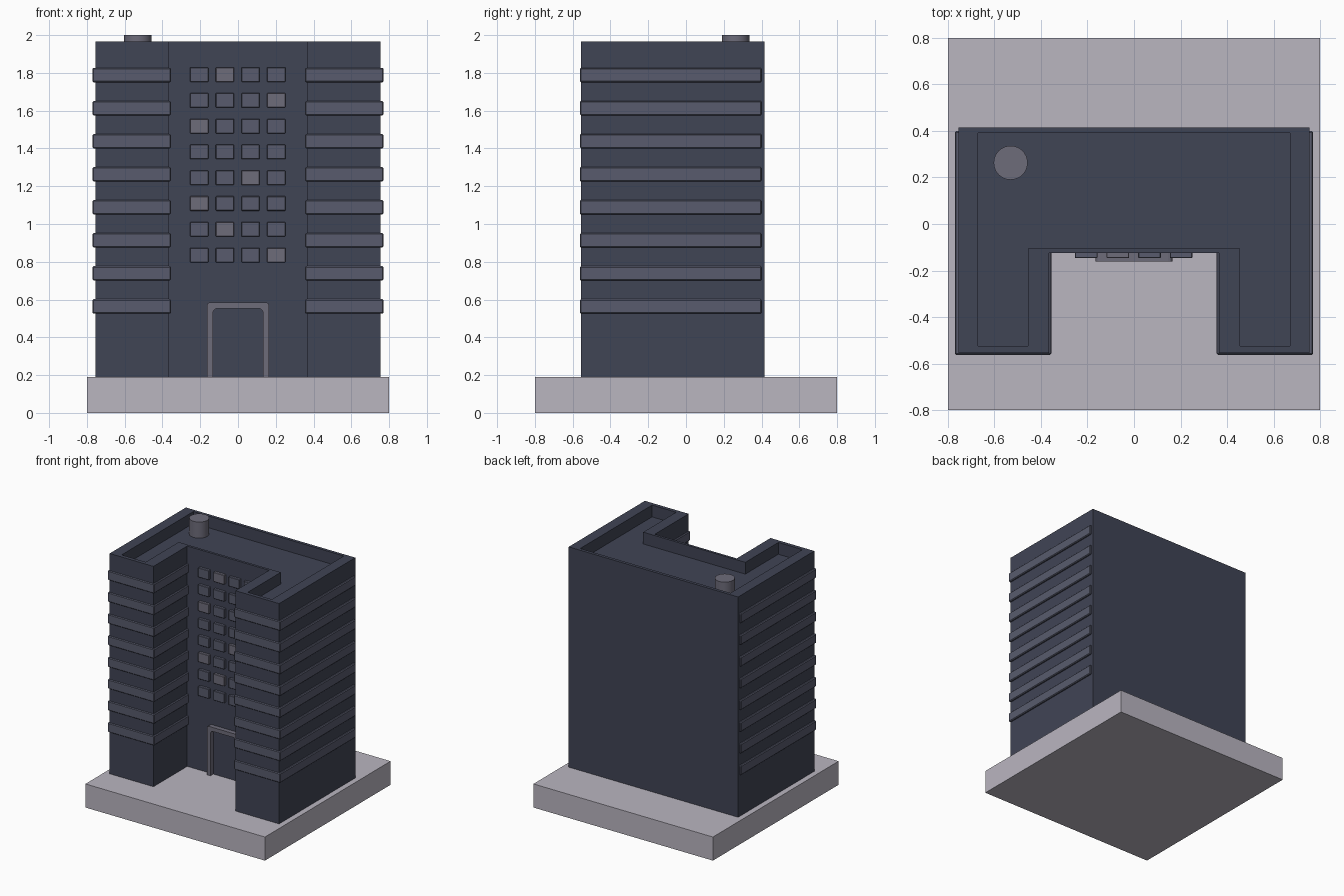
import bpy, bmesh, math

if "Cube" in bpy.data.objects:
    bpy.data.objects.remove(bpy.data.objects["Cube"])


def material(name, rgb):
    m = bpy.data.materials.new(name)
    m.diffuse_color = (*rgb, 1)
    m.use_nodes = True
    m.node_tree.nodes["Principled BSDF"].inputs["Base Color"].default_value = m.diffuse_color
    return m


WALL = material("wall", (0.051, 0.058, 0.091))
TRIM = material("trim", (0.098, 0.105, 0.153))
LIGHT = material("light_trim", (0.155, 0.15, 0.195))
STONE = material("stone", (0.49, 0.465, 0.53))


def add(name, bm, mat):
    bmesh.ops.recalc_face_normals(bm, faces=bm.faces)
    me = bpy.data.meshes.new(name)
    bm.to_mesh(me)
    bm.free()
    me.materials.append(mat)
    ob = bpy.data.objects.new(name, me)
    bpy.context.collection.objects.link(ob)
    return ob


def box(name, lo, hi, mat, bevel=0):
    bm = bmesh.new()
    bmesh.ops.create_cube(bm, size=1)
    for v in bm.verts:
        v.co = [(a + b) / 2 + c * (b - a) for a, b, c in zip(lo, hi, v.co)]
    if bevel:
        bmesh.ops.bevel(bm, geom=bm.edges[:], offset=bevel, segments=1, affect='EDGES')
    return add(name, bm, mat)


def mirrored(half):
    return half + [(-x, y) for x, y in reversed(half)]


# Base slab
box("base_slab", (-0.8, -0.8, 0), (0.8, 0.8, 0.19), STONE)

# U-shaped tower with sunken roof behind a parapet
outer = mirrored([(0.365, -0.125), (0.365, -0.555), (0.755, -0.555), (0.755, 0.415)])
inner = mirrored([(0.455, -0.105), (0.455, -0.525), (0.67, -0.525), (0.67, 0.39)])
bm = bmesh.new()
rings = [[bm.verts.new((x, y, z)) for x, y in pts] for pts, z in
         ((outer, 0.19), (outer, 1.965), (inner, 1.965), (inner, 1.87))]
for a, b in zip(rings, rings[1:]):
    for i in range(len(a)):
        j = (i + 1) % len(a)
        bm.faces.new((a[i], a[j], b[j], b[i]))
bm.faces.new(rings[0])
bm.faces.new(rings[-1])
add("tower", bm, WALL)

# Balcony bands around both wings
for i in range(8):
    z = 0.525 + 0.175 * i
    for side, x0, x1 in (("left", -0.77, -0.355), ("right", 0.355, 0.77)):
        box(f"{side}_band_{i}", (x0, -0.562, z), (x1, 0.4, z + 0.077), TRIM, 0.006)

# Window grid on the recessed facade, one lit pane in most rows
lit = [3, 1, 0, 2, None, 0, 3, 1]
for row in range(8):
    z = 0.797 + 0.1365 * row
    for col in range(4):
        x = -0.254 + 0.136 * col
        box(f"window_{row}_{col}", (x, -0.147, z), (x + 0.097, -0.12, z + 0.077),
            LIGHT if lit[row] == col else TRIM, 0.003)


# Doorway frame: arch outline with rounded corners, extruded out of the wall
def arch(w, top, r):
    return mirrored([(w, 0.19)] + [(w - r + r * math.cos(t), top - r + r * math.sin(t))
                                   for t in (k * math.pi / 8 for k in range(5))])


bm = bmesh.new()
o, n = [[bm.verts.new((x, -0.162, z)) for x, z in arch(*a)]
        for a in ((0.165, 0.585, 0.018), (0.133, 0.553, 0.025))]
faces = [bm.faces.new((o[i], o[i + 1], n[i + 1], n[i])) for i in range(len(o) - 1)]
ext = bmesh.ops.extrude_face_region(bm, geom=faces, use_keep_orig=True)
for v in ext["geom"]:
    if isinstance(v, bmesh.types.BMVert):
        v.co.y = -0.12
add("door_frame", bm, LIGHT)

# Rooftop vent
bpy.ops.mesh.primitive_cylinder_add(vertices=32, radius=0.073, depth=0.13,
                                    location=(-0.53, 0.263, 1.935))
vent = bpy.context.object
vent.name = "roof_vent"
vent.data.materials.append(LIGHT)
bpy.ops.object.shade_smooth_by_angle()
